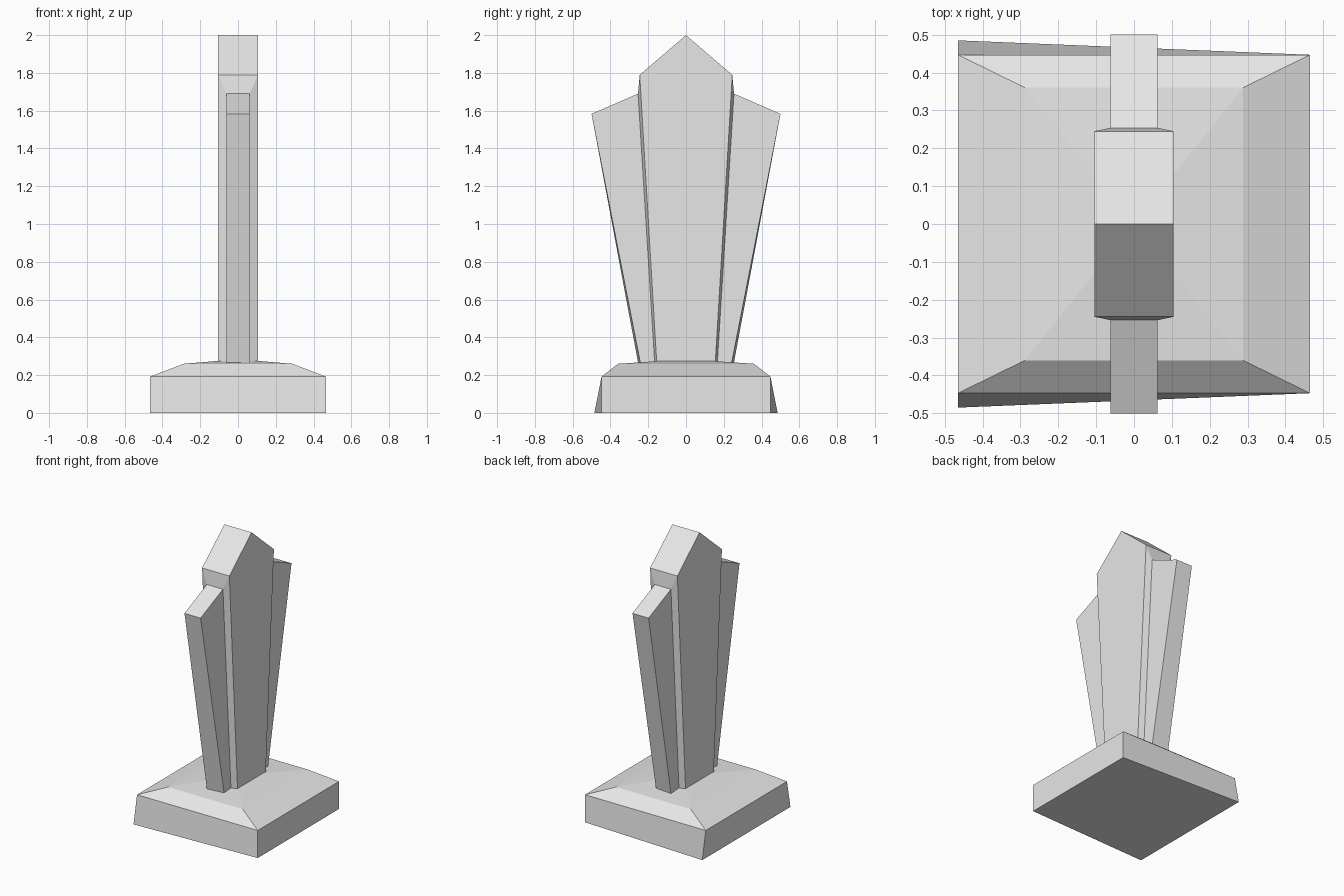
import bpy
import bmesh

cube = bpy.data.objects.get("Cube")
if cube:
    bpy.data.objects.remove(cube, do_unlink=True)

# One plain grey for the whole sculpture
grey = bpy.data.materials.new("pale_grey")
grey.use_nodes = True
colour = (0.8, 0.8, 0.8, 1)
grey.diffuse_color = colour
grey.node_tree.nodes["Principled BSDF"].inputs["Base Color"].default_value = colour


def finish(name, bm):
    bmesh.ops.recalc_face_normals(bm, faces=bm.faces)
    mesh = bpy.data.meshes.new(name)
    bm.to_mesh(mesh)
    bm.free()
    mesh.materials.append(grey)
    obj = bpy.data.objects.new(name, mesh)
    bpy.context.collection.objects.link(obj)
    return obj


def bridge(bm, a, b):
    for i in range(len(a)):
        j = (i + 1) % len(a)
        bm.faces.new((a[i], a[j], b[j], b[i]))


def ring(bm, points):
    return [bm.verts.new(p) for p in points]


def plinth_ring(bm, x, y_left, y_right, z):
    return ring(bm, [(-x, -y_left, z), (x, -y_right, z), (x, y_right, z), (-x, y_left, z)])


def rib_ring(side, x, low, high, skew=0):
    """Upright rectangle facing along y; low and high are (y, z)."""
    return [(-x, side * (low[0] + skew), low[1]), (x, side * (low[0] - skew), low[1]),
            (x, side * high[0], high[1]), (-x, side * high[0], high[1])]


# Plinth: skewed block, sloped rim and very shallow pyramid top
bm = bmesh.new()
foot = plinth_ring(bm, 0.465, 0.485, 0.447, 0)
rim = plinth_ring(bm, 0.465, 0.447, 0.447, 0.192)
shoulder = plinth_ring(bm, 0.288, 0.36, 0.36, 0.26)
bm.faces.new(foot)
bridge(bm, foot, rim)
bridge(bm, rim, shoulder)
apex = bm.verts.new((0, 0, 0.284))
for i in range(4):
    bm.faces.new((shoulder[i], shoulder[(i + 1) % 4], apex))
finish("plinth", bm)

# Central panel: pointed prism whose edges taper to the wing roots
edge_low, edge_high = (0.155, 0.268), (0.245, 1.79)
root_low, root_high = (0.166, 0.266), (0.254, 1.69)
bm = bmesh.new()
edges = [ring(bm, rib_ring(s, 0.105, edge_low, edge_high)) for s in (-1, 1)]
peak = ring(bm, [(-0.105, 0, 2), (0.105, 0, 2)])
(fa, fb, fc, fd), (ba, bb, bc, bd) = edges
for loop in ((fa, ba, bd, peak[0], fd), (fb, bb, bc, peak[1], fc),
             (fd, fc, peak[1], peak[0]), (bd, bc, peak[1], peak[0]), (fa, fb, bb, ba)):
    bm.faces.new(loop)
for s, edge in zip((-1, 1), edges):
    root = ring(bm, rib_ring(s, 0.062, root_low, root_high))
    bridge(bm, edge, root)
    bm.faces.new(root)
finish("central_panel", bm)

# Front and back wings, growing out of the panel edges
for name, s in (("front_wing", -1), ("back_wing", 1)):
    bm = bmesh.new()
    root = ring(bm, rib_ring(s, 0.062, root_low, root_high))
    tip = ring(bm, rib_ring(s, 0.062, (0.247, 0.262), (0.5, 1.583), 0.006))
    bridge(bm, root, tip)
    bm.faces.new(root)
    bm.faces.new(tip)
    finish(name, bm)
